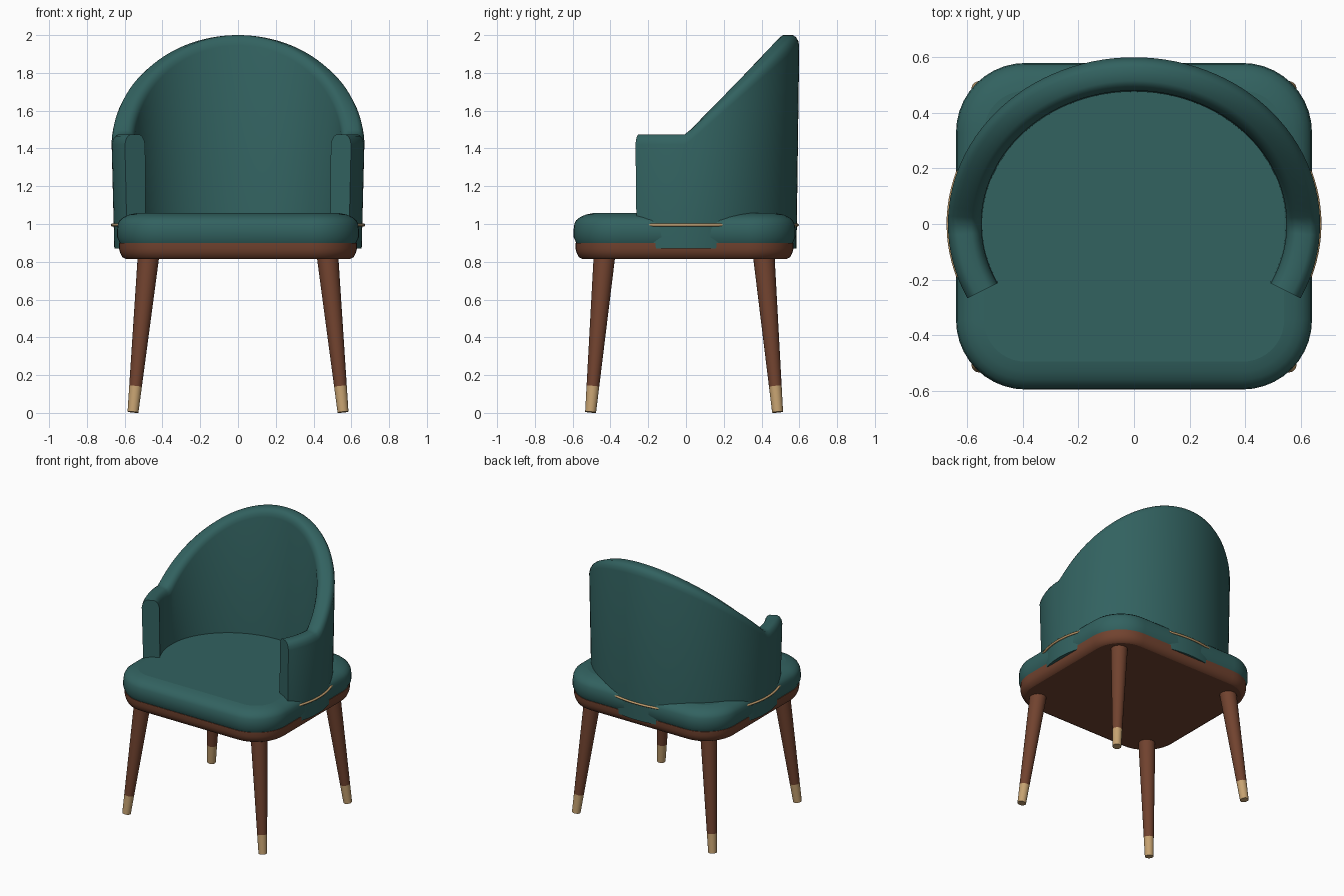
import bpy, bmesh
from math import sin, cos, pi, radians
from mathutils import Vector

cube = bpy.data.objects.get("Cube")
if cube:
    bpy.data.objects.remove(cube, do_unlink=True)


def material(name, rgb):
    m = bpy.data.materials.new(name)
    m.use_nodes = True
    m.diffuse_color = (*rgb, 1)
    bsdf = next(n for n in m.node_tree.nodes if n.type == 'BSDF_PRINCIPLED')
    bsdf.inputs["Base Color"].default_value = (*rgb, 1)
    return m


teal = material("teal fabric", (0.032, 0.122, 0.117))
walnut = material("walnut wood", (0.165, 0.055, 0.028))
brass = material("brass", (0.56, 0.36, 0.165))


def loft(name, rings, mat):
    """Skin closed rings, smooth along the sides, with flat sharp-edged ends."""
    bm = bmesh.new()
    loops = [[bm.verts.new(p) for p in ring] for ring in rings]
    n = len(loops[0])
    for a, b in zip(loops, loops[1:]):
        for i in range(n):
            j = (i + 1) % n
            bm.faces.new((a[i], a[j], b[j], b[i])).smooth = True
    for end in (loops[0], loops[-1]):
        cap = bm.faces.new(end)
        for e in cap.edges:
            e.smooth = False
    bmesh.ops.recalc_face_normals(bm, faces=bm.faces)
    mesh = bpy.data.meshes.new(name)
    bm.to_mesh(mesh)
    bm.free()
    mesh.materials.append(mat)
    obj = bpy.data.objects.new(name, mesh)
    bpy.context.collection.objects.link(obj)
    return obj


# Seat: rounded-square slabs stacked from (inset, height) profiles
HALF_X, HALF_Y, CORNER, MID_Y = 0.64, 0.587, 0.25, -0.008


def rounded_ring(inset, z, steps=10):
    pts = []
    for k, (sx, sy) in enumerate(((1, 1), (-1, 1), (-1, -1), (1, -1))):
        for s in range(steps + 1):
            a = (k + s / steps) * pi / 2
            r = CORNER - inset
            pts.append((sx * (HALF_X - CORNER) + r * cos(a),
                        MID_Y + sy * (HALF_Y - CORNER) + r * sin(a), z))
    return pts


cushion_profile = [(0.014, 0.9), (0, 0.93), (0, 0.97), (0.004, 1.0),
                   (0.014, 1.02), (0.035, 1.037), (0.065, 1.05), (0.1, 1.057)]
base_profile = [(0.045, 0.815), (0.027, 0.825), (0.015, 0.85), (0.01, 0.87), (0.01, 0.9)]
loft("seat_cushion", [rounded_ring(*p) for p in cushion_profile], teal)
loft("seat_base", [rounded_ring(*p) for p in base_profile], walnut)

# Backrest: wall swept round an ellipse, its rim rising towards the back
START, END, STEPS = radians(-26.5), radians(206.5), 72
BOTTOM = 0.87


def wall_ring(t):
    top = 1.475 + 0.525 * max(0, sin(t))
    # (offset across the wall, height): up the outside, over the rim, down the inside
    rim = [(0.06, 0.055), (0.054, 0.03), (0.042, 0.01), (0.025, 0)]
    section = [(0.055, BOTTOM)]
    section += [(o, top - d) for o, d in rim]
    section += [(-o, top - d) for o, d in reversed(rim)]
    section += [(-0.055, BOTTOM)]
    pts = []
    for off, z in section:
        lean = 0.01 * (1 - (z - BOTTOM) / (top - BOTTOM))
        pts.append(((0.61 - lean + off) * cos(t), (0.54 - lean + off) * sin(t), z))
    return pts


angles = [START + (END - START) * i / STEPS for i in range(STEPS + 1)]
backrest = loft("backrest", [wall_ring(t) for t in angles], teal)
bpy.ops.object.select_all(action='DESELECT')
backrest.select_set(True)
bpy.context.view_layer.objects.active = backrest
bpy.ops.object.shade_smooth_by_angle(angle=radians(50))


# Thin trim wire round the foot of the backrest
def wire_ring(t):
    return [((0.666 + 0.008 * cos(a)) * cos(t), (0.59 + 0.008 * cos(a)) * sin(t),
             0.995 + 0.008 * sin(a)) for a in (i * pi / 4 for i in range(8))]


loft("trim_wire", [wire_ring(t) for t in angles], brass)


# Legs: tapered, splayed, with metal tips
def leg_ring(foot, head, f, sides=24):
    centre = foot.lerp(head, f)
    turn = (head - foot).to_track_quat('Z', 'Y')
    r = 0.029 + 0.028 * f
    return [centre + turn @ Vector((r * cos(a), r * sin(a), 0))
            for a in (2 * pi * i / sides for i in range(sides))]


TIP = 0.165
for side, sx in (("left", 1), ("right", -1)):
    for place, sy in (("front", -1), ("back", 1)):
        foot = Vector((sx * 0.556, sy * 0.495 - 0.01, 0.004))
        head = Vector((sx * 0.474, sy * 0.422 - 0.01, 0.83))
        name = f"{place}_{side}_leg"
        loft(name, [leg_ring(foot, head, f) for f in (TIP, 1)], walnut)
        loft(name + "_tip", [leg_ring(foot, head, f) for f in (0, TIP)], brass)
